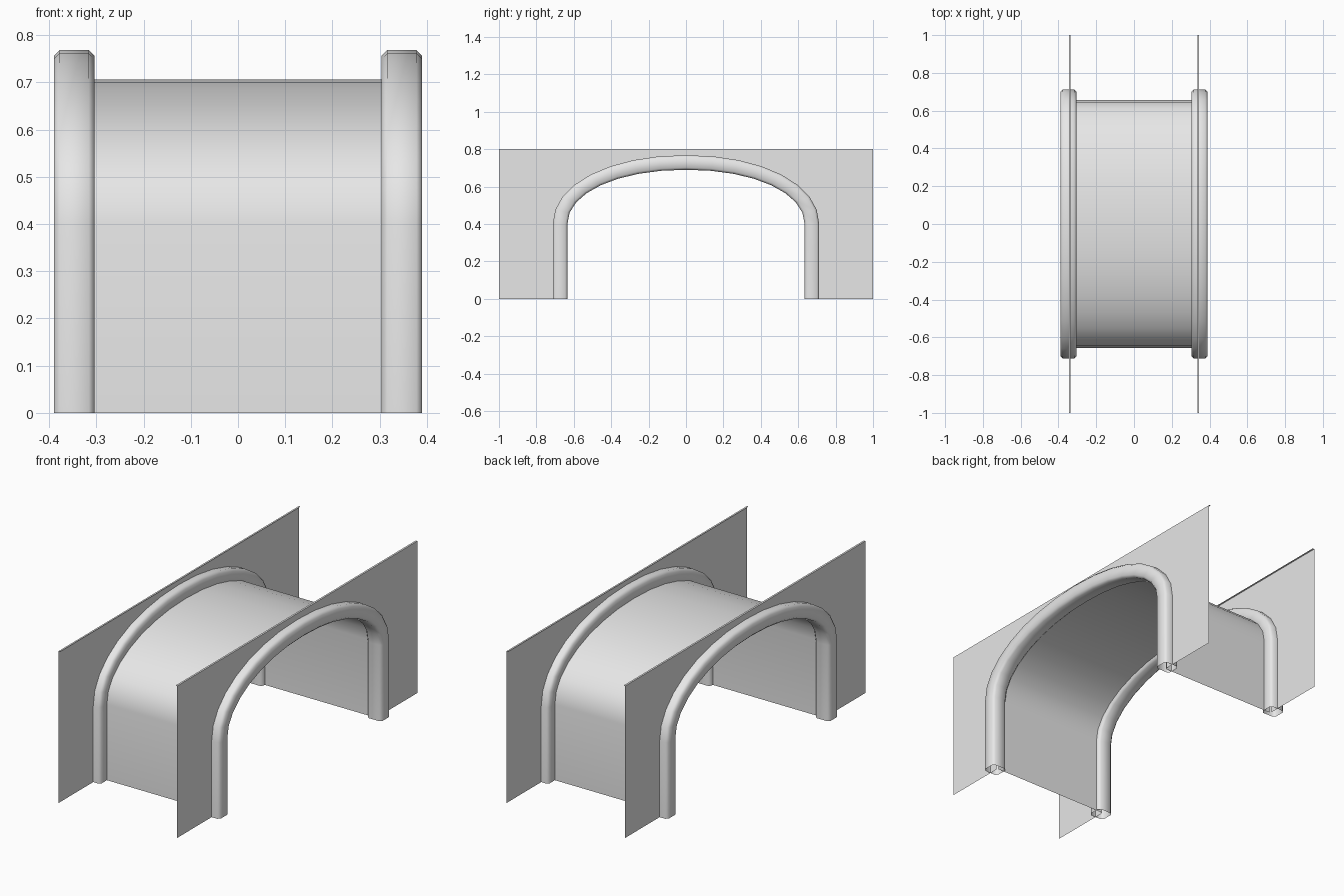
import bpy
import bmesh
import math

SPRING = 0.4      # height where the straight legs meet the arch
STEPS = 16        # segments around the arch
WALL_X = 0.345

cube = bpy.data.objects.get("Cube")
if cube:
    bpy.data.objects.remove(cube, do_unlink=True)

grey = bpy.data.materials.new("light_grey")
grey.use_nodes = True
grey.diffuse_color = (0.8, 0.8, 0.8, 1)
grey.node_tree.nodes["Principled BSDF"].inputs["Base Color"].default_value = (0.8, 0.8, 0.8, 1)


def arch(half_width, top):
    """Points (y, z) of a slightly flattened arch on straight legs."""
    points = [(-half_width, 0)]
    for i in range(STEPS + 1):
        a = math.pi * (1 - i / STEPS)
        c, s = math.cos(a), max(math.sin(a), 0)
        y = math.copysign(abs(c) ** 0.96, c) * half_width
        points.append((y, SPRING + s ** 0.96 * (top - SPRING)))
    return points + [(half_width, 0)]


def finish(name, bm, smooth):
    mesh = bpy.data.meshes.new(name)
    bm.to_mesh(mesh)
    bm.free()
    mesh.materials.append(grey)
    obj = bpy.data.objects.new(name, mesh)
    bpy.context.collection.objects.link(obj)
    if smooth:
        bpy.ops.object.select_all(action="DESELECT")
        obj.select_set(True)
        bpy.context.view_layer.objects.active = obj
        bpy.ops.object.shade_smooth_by_angle(angle=math.radians(50))
    return obj


def loft(name, rows, closed):
    """Skin matching rows of points."""
    bm = bmesh.new()
    rings = [[bm.verts.new(p) for p in row] for row in rows]
    if closed:
        rings.append(rings[0])
    for a, b in zip(rings, rings[1:]):
        for i in range(len(a) - 1):
            bm.faces.new((a[i], a[i + 1], b[i + 1], b[i]))
    if closed:
        bmesh.ops.recalc_face_normals(bm, faces=bm.faces)
    return finish(name, bm, True)


# Vault between the two walls
loft("vault", [[(x, y, z) for y, z in arch(0.657, 0.706)]
               for x in (-0.34, 0.34)], False)

# Chamfered square section of the arch trim: (across, outward)
H, V, C = 0.043, 0.039, 0.012
section = [(H, V - C), (H - C, V), (C - H, V), (-H, V - C),
           (-H, C - V), (C - H, -V), (H - C, -V), (H, C - V)]

for side, label in ((1, "left"), (-1, "right")):
    # Moulded trim following the opening, open at the feet
    loft(label + "_arch_trim",
         [[(side * 0.347 + u, y, z) for y, z in arch(0.673 + v, 0.729 + v)]
          for u, v in section], True)

    # Wall sheet with the arched opening
    bm = bmesh.new()
    outline = arch(0.665, 0.72) + [(1, 0), (1, 0.8), (-1, 0.8), (-1, 0)]
    face = bm.faces.new([bm.verts.new((side * WALL_X, y, z)) for y, z in outline])
    face.normal_update()
    if face.normal.x * side < 0:
        face.normal_flip()
    # Narrow ledge along the top, turned inwards
    inner = side * (WALL_X - 0.01)
    ledge = bm.faces.new([bm.verts.new((x, y, 0.8)) for x, y in
                          ((side * WALL_X, -1), (side * WALL_X, 1), (inner, 1), (inner, -1))])
    ledge.normal_update()
    if ledge.normal.z < 0:
        ledge.normal_flip()
    bmesh.ops.remove_doubles(bm, verts=bm.verts, dist=0.0001)
    finish(label + "_wall", bm, False)
